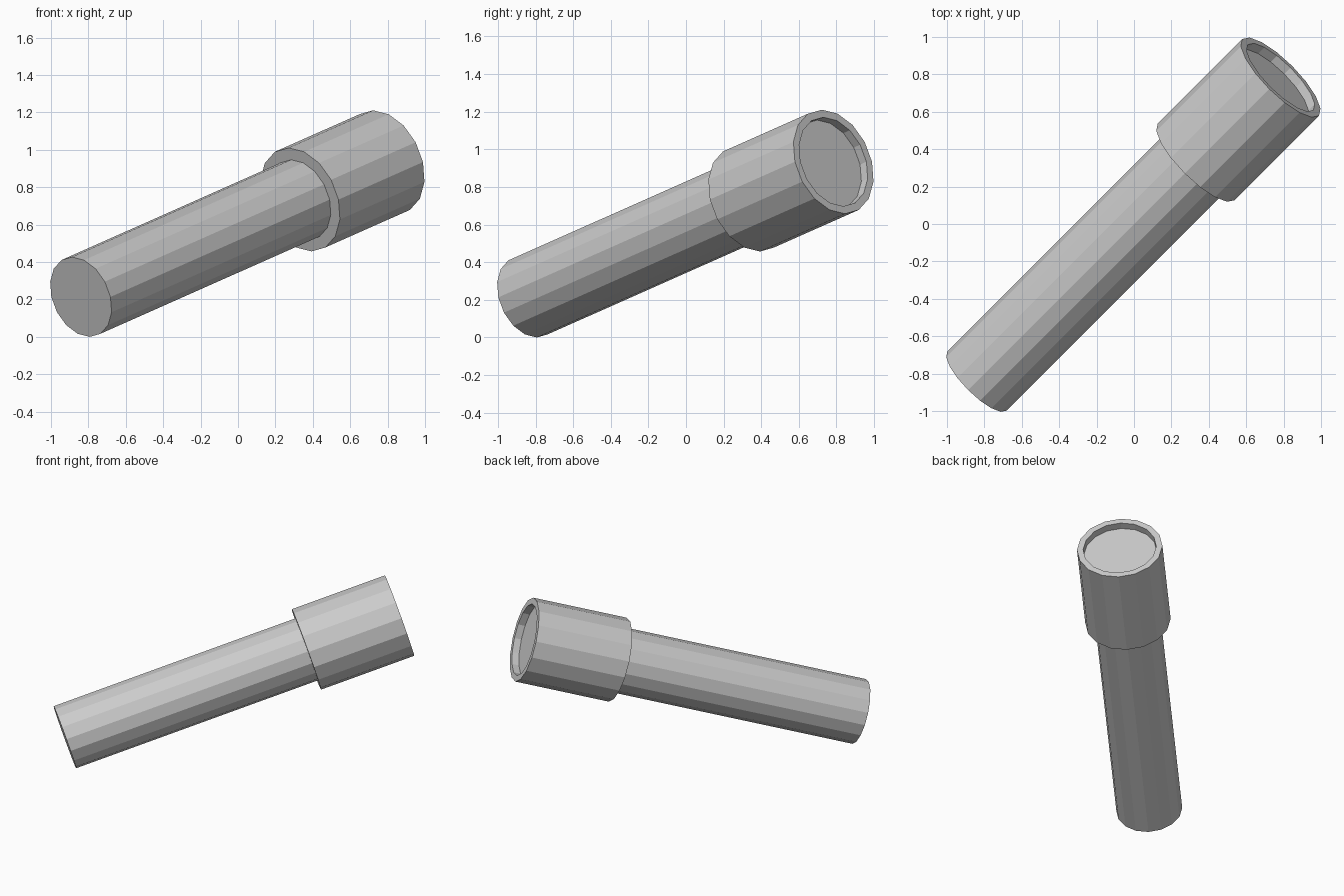
import bpy, bmesh, math
from mathutils import Vector, Matrix

if "Cube" in bpy.data.objects:
    bpy.data.objects.remove(bpy.data.objects["Cube"])

SIDES = 16
tail = Vector((-0.84, -0.84, 0.213))
tip = Vector((0.784, 0.784, 0.934))
length = (tip - tail).length

# Local frame: z runs along the torch, x stays level, y points up
axis = (tip - tail).normalized()
side = Vector((1, -1, 0)).normalized()
up = axis.cross(side)
frame = Matrix((side, up, axis)).transposed().to_4x4()
frame.translation = tail


def lathe(name, profile):
    """Revolve (radius, distance) points; both ends are closed by flat caps."""
    bm = bmesh.new()
    rings = []
    for r, d in profile:
        rings.append([bm.verts.new((r * math.cos(math.tau * i / SIDES),
                                    r * math.sin(math.tau * i / SIDES), d))
                      for i in range(SIDES)])
    for a, b in zip(rings, rings[1:]):
        for i in range(SIDES):
            j = (i + 1) % SIDES
            bm.faces.new((a[i], a[j], b[j], b[i]))
    bm.faces.new(rings[0][::-1])
    bm.faces.new(rings[-1])
    bm.transform(frame)
    bmesh.ops.recalc_face_normals(bm, faces=bm.faces[:])
    mesh = bpy.data.meshes.new(name)
    bm.to_mesh(mesh)
    bm.free()
    obj = bpy.data.objects.new(name, mesh)
    bpy.context.collection.objects.link(obj)
    return obj


shoulder = length - 0.67
# Long plain barrel
lathe("handle", [(0.2235, 0), (0.2235, shoulder)])
# Wider head with a rim around a recessed lens
lathe("head", [(0.29, shoulder), (0.29, length), (0.248, length),
               (0.248, length - 0.05)])
